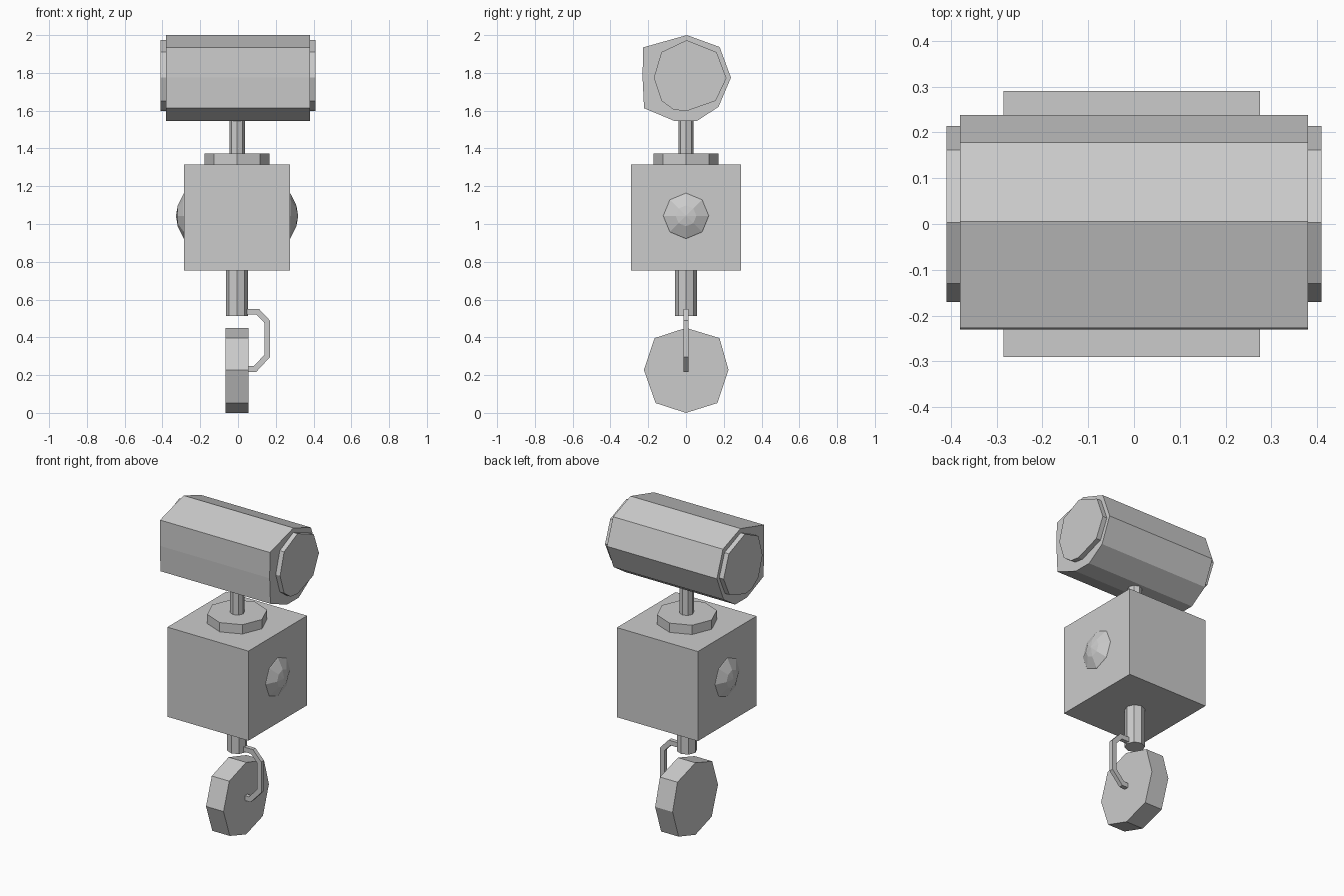
import bpy, bmesh
from math import cos, sin, pi
from mathutils import Vector

if "Cube" in bpy.data.objects:
    bpy.data.objects.remove(bpy.data.objects["Cube"])


def finish(name, bm):
    bmesh.ops.remove_doubles(bm, verts=bm.verts, dist=1e-5)
    bmesh.ops.recalc_face_normals(bm, faces=bm.faces)
    me = bpy.data.meshes.new(name)
    bm.to_mesh(me)
    bm.free()
    ob = bpy.data.objects.new(name, me)
    bpy.context.collection.objects.link(ob)
    return ob


def loft(name, rings):
    """Join successive rings of points and cap both ends."""
    bm = bmesh.new()
    rows = [[bm.verts.new(p) for p in ring] for ring in rings]
    n = len(rows[0])
    for a, b in zip(rows, rows[1:]):
        for i in range(n):
            j = (i + 1) % n
            bm.faces.new((a[i], a[j], b[j], b[i]))
    bm.faces.new(rows[0])
    bm.faces.new(rows[-1])
    return finish(name, bm)


def along_x(name, profile, x0, x1):
    return loft(name, [[(x, y, z) for y, z in profile] for x in (x0, x1)])


def post(name, cx, r, z0, z1, sides=8):
    ang = [2 * pi * i / sides for i in range(sides)]
    return loft(name, [[(cx + r * cos(a), r * sin(a), z) for a in ang] for z in (z0, z1)])


# Head: irregular faceted barrel with a smaller plate at each end
HEAD = [(0.005, 2.0), (0.178, 1.937), (0.238, 1.775), (0.172, 1.62), (0.057, 1.545),
        (-0.06, 1.545), (-0.222, 1.613), (-0.23, 1.775), (-0.227, 1.935)]
PLATE = [(0.003, 1.973), (0.162, 1.91), (0.214, 1.772), (0.157, 1.652), (0, 1.597),
         (-0.066, 1.606), (-0.13, 1.652), (-0.17, 1.775), (-0.13, 1.91)]
along_x("head", HEAD, -0.38, 0.38)
for side, s in (("left", -1), ("right", 1)):
    along_x("head_plate_" + side, PLATE, s * 0.37, s * 0.41)

# Neck and collar
post("neck", -0.005, 0.041, 1.36, 1.56)
post("collar", -0.006, 0.172, 1.31, 1.373)

# Box body
box = [(-0.29, 0.755), (0.29, 0.755), (0.29, 1.315), (-0.29, 1.315)]
along_x("body", box, -0.285, 0.275)

# Shallow faceted domes on the body sides
for side, s in (("left", -1), ("right", 1)):
    rings = []
    for r, x in ((0.13, 0.27), (0.118, 0.283), (0.055, 0.314), (0.004, 0.323)):
        rings.append([(-0.005 + s * x, r * cos(i * pi / 4), 1.043 + r * sin(i * pi / 4))
                      for i in range(8)])
    loft("side_dome_" + side, rings)

# Stem below the body
post("stem", -0.006, 0.058, 0.512, 0.76)

# Wheel
WHEEL = [(0, 0.45), (0.177, 0.396), (0.225, 0.228), (0.166, 0.052), (0, 0.0),
         (-0.161, 0.052), (-0.223, 0.228), (-0.166, 0.396)]
along_x("wheel", WHEEL, -0.065, 0.056)

# Bent fork arm: square bar following a mitred path in the xz plane
path = [Vector(p) for p in ((0.02, 0.535), (0.105, 0.535), (0.155, 0.482),
                            (0.155, 0.302), (0.09, 0.232), (0.045, 0.232))]
rings = []
for i, p in enumerate(path):
    a = (p - path[max(i - 1, 0)]).normalized()
    b = (path[min(i + 1, len(path) - 1)] - p).normalized()
    t = (a + b).normalized()
    n = Vector((-t.y, t.x))
    k = 0.015 / max(0.5, t.dot(b if b.length else a))
    o, q = p + n * k, p - n * k
    rings.append([(o.x, -0.013, o.y), (o.x, 0.013, o.y), (q.x, 0.013, q.y), (q.x, -0.013, q.y)])
loft("fork_arm", rings)
